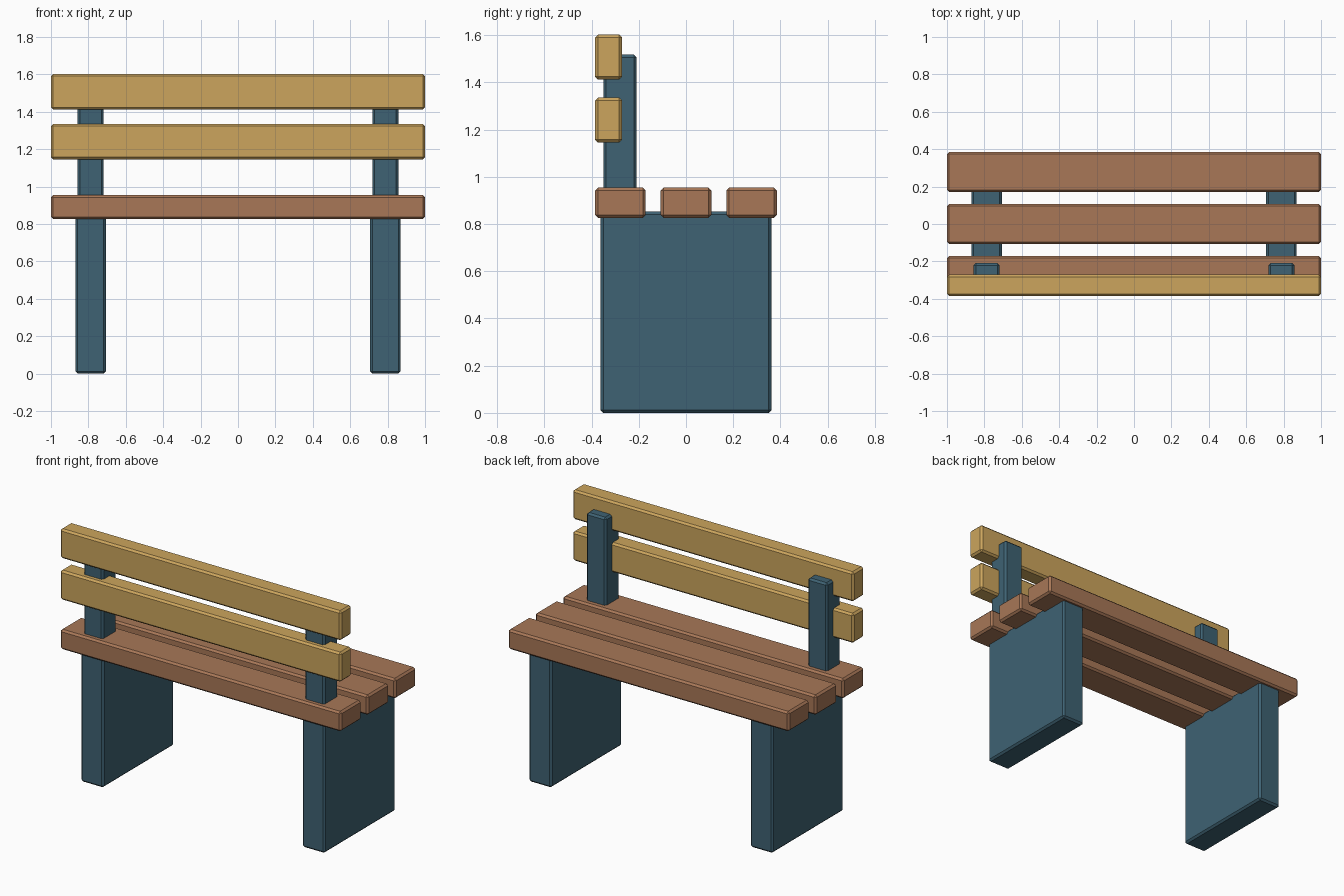
import bpy
import bmesh

if "Cube" in bpy.data.objects:
    bpy.data.objects.remove(bpy.data.objects["Cube"])


def material(name, rgb):
    m = bpy.data.materials.new(name)
    lin = [((c / 255 + 0.055) / 1.055) ** 2.4 for c in rgb]
    m.diffuse_color = (*lin, 1.0)
    m.use_nodes = True
    m.node_tree.nodes["Principled BSDF"].inputs["Base Color"].default_value = m.diffuse_color
    return m


slate = material("slate blue", (62, 98, 115))
brown = material("seat brown", (168, 119, 87))
tan = material("back tan", (204, 165, 93))


def block(name, x, y, z, mat, bevel=0.012):
    """Bevelled box spanning the given (min, max) ranges."""
    bm = bmesh.new()
    bmesh.ops.create_cube(bm, size=1)
    for v in bm.verts:
        v.co = [r[0] if c < 0 else r[1] for c, r in zip(v.co, (x, y, z))]
    bmesh.ops.bevel(bm, geom=bm.edges[:], offset=bevel, segments=1,
                    profile=0.5, affect='EDGES')
    bmesh.ops.recalc_face_normals(bm, faces=bm.faces[:])
    mesh = bpy.data.meshes.new(name)
    bm.to_mesh(mesh)
    bm.free()
    mesh.materials.append(mat)
    ob = bpy.data.objects.new(name, mesh)
    bpy.context.collection.objects.link(ob)
    return ob


# Leg panels and backrest posts
for side, s in (("left", -1), ("right", 1)):
    cx = s * 0.788
    block(side + "_leg", (cx - 0.081, cx + 0.081), (-0.362, 0.362), (0, 0.853), slate)
    block(side + "_back_post", (cx - 0.07, cx + 0.07), (-0.35, -0.209), (0.84, 1.517), slate)

# Seat slats
for i in range(3):
    cy = (i - 1) * 0.278
    block(f"seat_slat_{i + 1}", (-1, 1), (cy - 0.107, cy + 0.107), (0.826, 0.954), brown)

# Backrest slats
for i, z in enumerate((1.145, 1.412)):
    block(f"back_slat_{i + 1}", (-1, 1), (-0.385, -0.271), (z, z + 0.19), tan)
